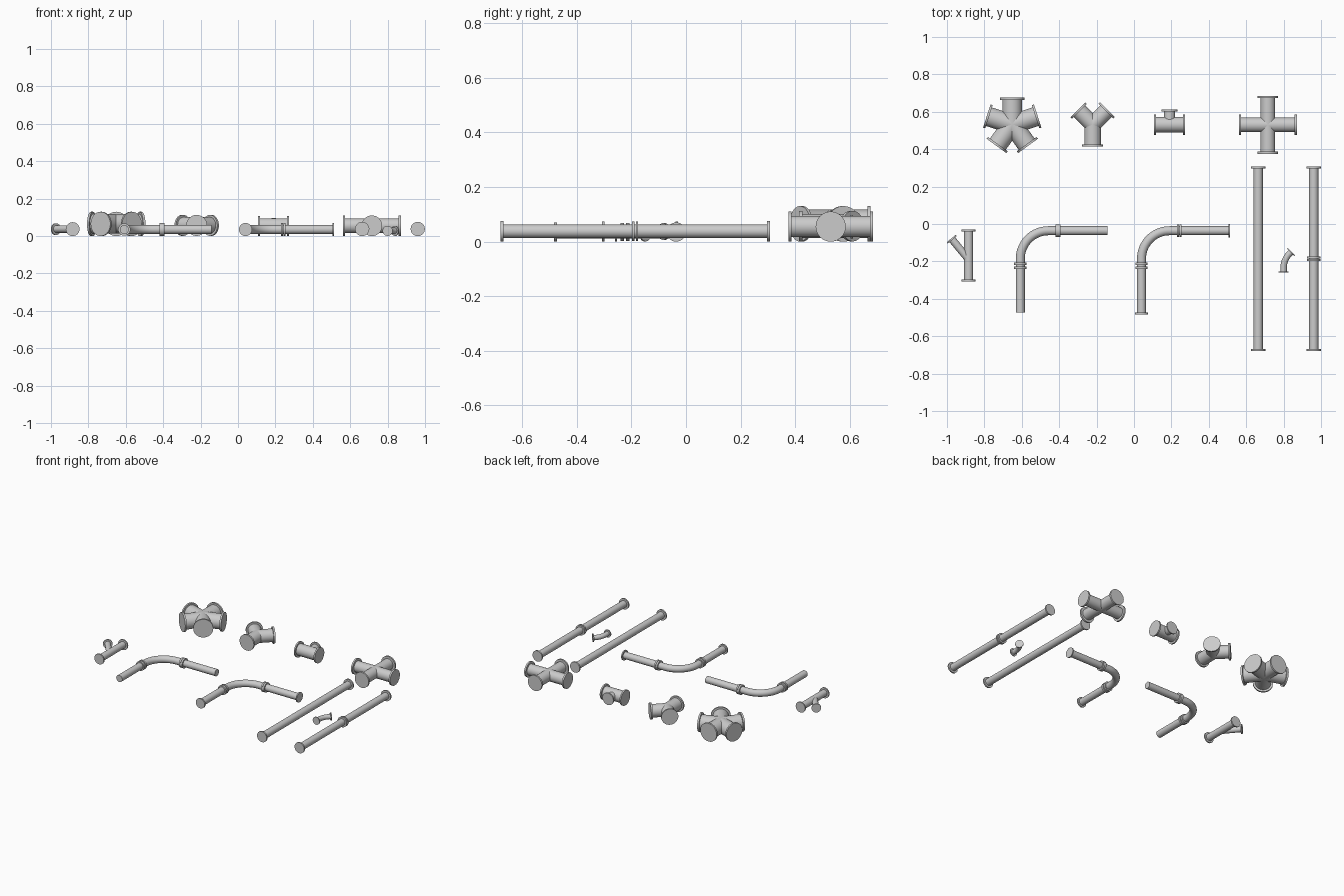
import bpy, bmesh, math
from mathutils import Vector

if "Cube" in bpy.data.objects:
    bpy.data.objects.remove(bpy.data.objects["Cube"])

SEG = 48


def sweep(bm, stations):
    """Capped round sweep through (x, y, z, heading, radius) rings lying across the heading."""
    rings = []
    for x, y, z, a, r in stations:
        side = Vector((-math.sin(a), math.cos(a), 0))
        c = Vector((x, y, z))
        rings.append([bm.verts.new(c + side * (r * math.cos(t)) + Vector((0, 0, r * math.sin(t))))
                      for t in (2 * math.pi * i / SEG for i in range(SEG))])
    for p, q in zip(rings, rings[1:]):
        for i in range(SEG):
            j = (i + 1) % SEG
            bm.faces.new((p[i], p[j], q[j], q[i]))
    bm.faces.new(rings[0][::-1])
    bm.faces.new(rings[-1])


def straight(bm, x, y, z, deg, profile):
    """Lathe a (distance, radius) profile along a heading."""
    a = math.radians(deg)
    sweep(bm, [(x + d * math.cos(a), y + d * math.sin(a), z, a, r) for d, r in profile])


def arm(bm, x, y, z, deg, length, r, fr, ft=0.012):
    """Pipe from a hub point, ending in a flange."""
    straight(bm, x, y, z, deg, [(0, r), (length - ft, r), (length - ft, fr), (length, fr)])


def finish(name, bm):
    bmesh.ops.recalc_face_normals(bm, faces=bm.faces)
    me = bpy.data.meshes.new(name)
    bm.to_mesh(me)
    bm.free()
    ob = bpy.data.objects.new(name, me)
    bpy.context.collection.objects.link(ob)
    bpy.context.view_layer.objects.active = ob
    ob.select_set(True)
    bpy.ops.object.shade_smooth_by_angle(angle=math.radians(35))
    ob.select_set(False)


def coupling(bm, x, y, z, deg, width, fr, gap):
    """Pair of mating flanges centred on a point."""
    w, g = width / 2, gap / 2
    for s in (-1, 1):
        straight(bm, x, y, z, deg, [(s * g, fr), (s * w, fr)])


def hub(name, x, y, z, r, fr, arms):
    bm = bmesh.new()
    for deg, length in arms:
        arm(bm, x, y, z, deg, length, r, fr)
    finish(name, bm)


# junction fittings in the back row
hub("five_way_junction", -0.651, 0.533, 0.065, 0.052, 0.065,
    [(90 + 72 * i, 0.143) for i in range(5)])
hub("y_junction", -0.221, 0.532, 0.057, 0.044, 0.056,
    [(45, 0.112), (135, 0.112), (270, 0.118)])
hub("cross_junction", 0.716, 0.53, 0.055, 0.039, 0.055,
    [(90 * i, 0.155) for i in range(4)])

# tee with a narrower branch
bm = bmesh.new()
for deg in (0, 180):
    arm(bm, 0.19, 0.531, 0.054, deg, 0.083, 0.041, 0.054, 0.01)
arm(bm, 0.19, 0.531, 0.054, 90, 0.08, 0.03, 0.043, 0.009)
finish("reducing_tee", bm)

# straight pipe with a slanted side branch
bm = bmesh.new()
for deg, length in ((90, 0.16), (270, 0.117)):
    arm(bm, -0.884, -0.19, 0.037, deg, length, 0.024, 0.037, 0.009)
arm(bm, -0.884, -0.19, 0.037, 129.5, 0.146, 0.02, 0.031, 0.009)
finish("side_branch_pipe", bm)


# long elbow runs: one plain-ended, one flanged
def elbow_run(name, x, y_end, x_end, flanged):
    y, z, r, fr, bend = -0.036, 0.035, 0.024, 0.035, 0.15
    bm = bmesh.new()
    st = [(x, y_end, z, math.pi / 2, r)]
    for i in range(17):
        t = math.pi / 2 * i / 16
        st.append((x + bend * (1 - math.cos(t)), y - bend + bend * math.sin(t), z,
                   math.pi / 2 - t, r))
    st.append((x_end, y, z, 0, r))
    sweep(bm, st)
    coupling(bm, x, -0.223, z, 90, 0.033, 0.033, 0.007)
    coupling(bm, x + 0.202, y, z, 0, 0.026, 0.034, 0.002)
    if flanged:
        straight(bm, x, y_end, z, 90, [(0, fr), (0.011, fr)])
        straight(bm, x_end, y, z, 180, [(0, fr), (0.008, fr)])
    finish(name, bm)


elbow_run("plain_elbow_run", -0.608, -0.473, -0.142, False)
elbow_run("flanged_elbow_run", 0.04, -0.484, 0.514, True)

# long straight pipes, the second with a mid coupling
for name, x, joined in (("long_pipe", 0.664, False), ("coupled_long_pipe", 0.961, True)):
    bm = bmesh.new()
    f, r = 0.038, 0.0245
    straight(bm, x, -0.679, 0.038, 90,
             [(0, f), (0.01, f), (0.01, r), (0.976, r), (0.976, f), (0.986, f)])
    if joined:
        coupling(bm, x, -0.186, 0.038, 90, 0.022, 0.036, 0.004)
    finish(name, bm)

# small 45 degree bend
bm = bmesh.new()
x, y, z, R, r, f = 0.8, -0.26, 0.028, 0.11, 0.017, 0.027
st = [(x, y, z, math.pi / 2, f), (x, y + 0.007, z, math.pi / 2, f), (x, y + 0.007, z, math.pi / 2, r)]
for i in range(11):
    t = math.pi / 4 * i / 10
    st.append((x + R * (1 - math.cos(t)), y + 0.025 + R * math.sin(t), z, math.pi / 2 - t, r))
ex, ey = st[-1][0], st[-1][1]
for d, rad in ((0.007, r), (0.007, f), (0.014, f)):
    st.append((ex + d * 0.7071, ey + d * 0.7071, z, math.pi / 4, rad))
sweep(bm, st)
finish("small_bend", bm)
